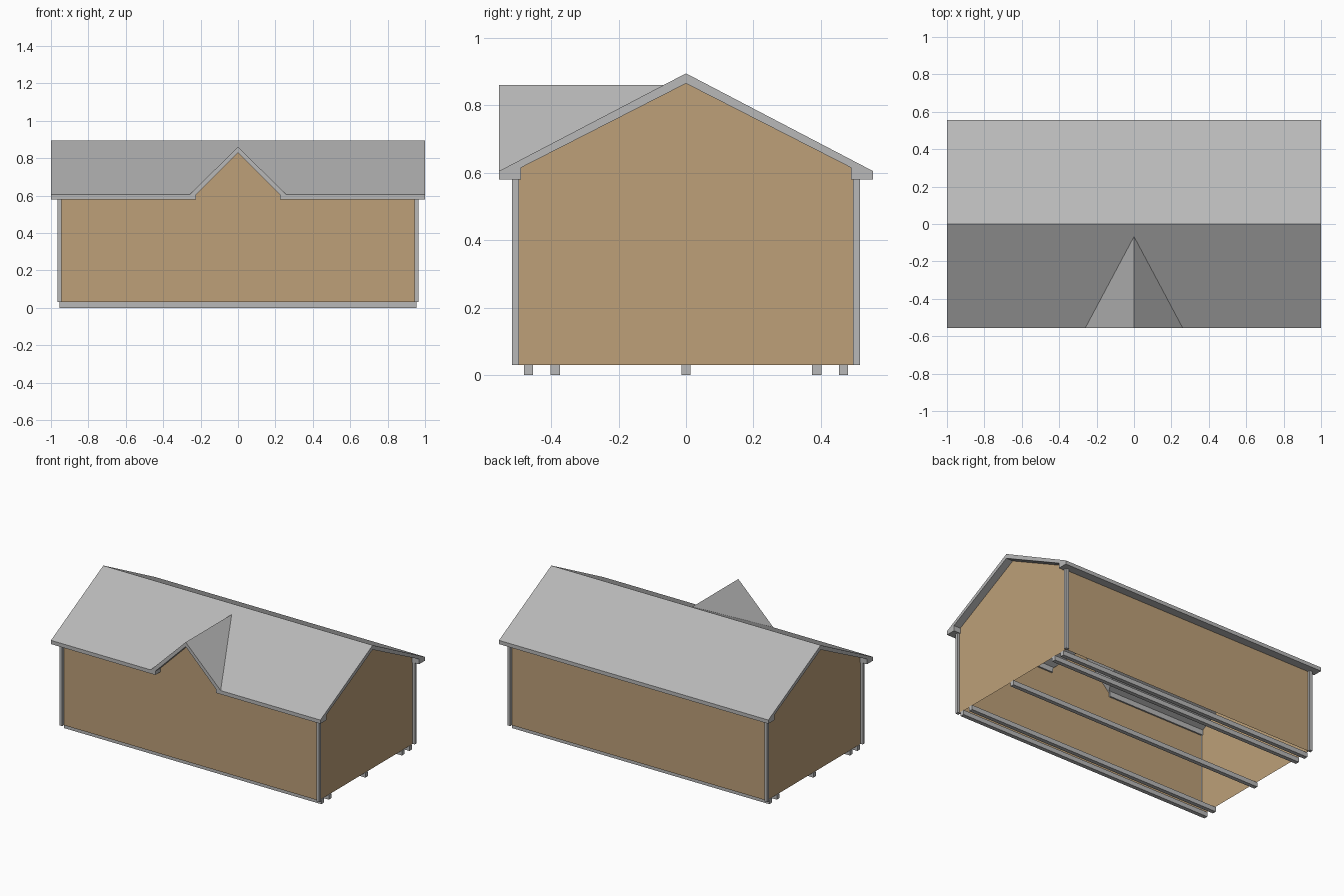
import bpy, bmesh
from mathutils import Vector

if "Cube" in bpy.data.objects:
    bpy.data.objects.remove(bpy.data.objects["Cube"])


def material(name, rgb):
    m = bpy.data.materials.new(name)
    m.diffuse_color = (*rgb, 1)
    m.use_nodes = True
    m.node_tree.nodes["Principled BSDF"].inputs["Base Color"].default_value = m.diffuse_color
    return m


GREY = material("grey_trim", (0.48, 0.48, 0.48))
TAN = material("tan_siding", (0.51, 0.35, 0.19))


def add_object(name, bm, mat):
    mesh = bpy.data.meshes.new(name)
    bm.to_mesh(mesh)
    bm.free()
    mesh.materials.append(mat)
    ob = bpy.data.objects.new(name, mesh)
    bpy.context.collection.objects.link(ob)
    return ob


def prism(profile, axis, a, b):
    """Profile of (u, z) points extruded along x or y from a to b."""
    bm = bmesh.new()
    place = (lambda u, z: (a, u, z)) if axis == 'x' else (lambda u, z: (u, a, z))
    face = bm.faces.new([bm.verts.new(place(u, z)) for u, z in profile])
    ext = bmesh.ops.extrude_face_region(bm, geom=[face])
    move = Vector((b - a, 0, 0)) if axis == 'x' else Vector((0, b - a, 0))
    verts = [e for e in ext['geom'] if isinstance(e, bmesh.types.BMVert)]
    bmesh.ops.translate(bm, verts=verts, vec=move)
    bmesh.ops.recalc_face_normals(bm, faces=bm.faces)
    return bm


def box(name, x0, x1, y0, y1, z0, z1, mat):
    return add_object(name, prism([(y0, z0), (y1, z0), (y1, z1), (y0, z1)], 'x', x0, x1), mat)


def panel(name, points, normal):
    """Single thin wall sheet facing outward."""
    bm = bmesh.new()
    f = bm.faces.new([bm.verts.new(p) for p in points])
    f.normal_update()
    if f.normal.dot(Vector(normal)) < 0:
        f.normal_flip()
    return add_object(name, bm, TAN)


# Main roof with boxed eaves
half = [(0.555, 0.605), (0.555, 0.58), (0.49, 0.58), (0.49, 0.615)]
profile = [(0, 0.895)] + half + [(0, 0.865)] + [(-y, z) for y, z in reversed(half)]
roof = add_object("main_roof", prism(profile, 'x', -1, 1), GREY)

# Opening in the front slope behind the dormer
opening = [(-0.225, 0.5), (0.225, 0.5), (0.225, 0.605), (0, 0.83), (-0.225, 0.605)]
cutter = add_object("dormer_cutter", prism(opening, 'y', -0.65, 0), GREY)
cutter.hide_render = True
mod = roof.modifiers.new("opening", 'BOOLEAN')
mod.operation = 'DIFFERENCE'
mod.solver = 'EXACT'
mod.object = cutter
deps = bpy.context.evaluated_depsgraph_get()
cut_mesh = bpy.data.meshes.new_from_object(roof.evaluated_get(deps))
roof.modifiers.clear()
roof.data = cut_mesh
bpy.data.objects.remove(cutter)

# Dormer roof, trimmed where it runs into the main slope
chevron = [(-0.26, 0.605), (0, 0.86), (0.26, 0.605), (0.225, 0.605), (0, 0.83), (-0.225, 0.605)]
bm = prism(chevron, 'y', -0.555, 0)
bmesh.ops.bisect_plane(bm, geom=bm.verts[:] + bm.edges[:] + bm.faces[:],
                       plane_co=(0, 0, 0.868), plane_no=(0, -0.51, 1), clear_inner=True)
add_object("dormer_roof", bm, GREY)

# Walls
WX, WY = 0.95, 0.50
panel("front_wall", [(x, -WY, z) for x, z in
      [(-WX, 0.03), (WX, 0.03), (WX, 0.6), (0.235, 0.6), (0, 0.838), (-0.235, 0.6), (-WX, 0.6)]],
      (0, -1, 0))
panel("back_wall", [(x, WY, z) for x, z in [(-WX, 0.03), (WX, 0.03), (WX, 0.6), (-WX, 0.6)]], (0, 1, 0))
for side, s in (("left", -1), ("right", 1)):
    panel(side + "_wall", [(s * WX, y, z) for y, z in
          [(-WY, 0.03), (WY, 0.03), (WY, 0.618), (0, 0.873), (-WY, 0.618)]], (s, 0, 0))

# Corner posts
for sx in (-1, 1):
    for sy in (-1, 1):
        xs = sorted((sx * 0.943, sx * 0.965))
        ys = sorted((sy * 0.496, sy * 0.517))
        box("corner_post", *xs, *ys, 0.03, 0.59, GREY)

# Floor skids
for y in (-0.467, -0.388, 0, 0.388, 0.467):
    box("skid", -0.955, 0.955, y - 0.0135, y + 0.0135, 0, 0.031, GREY)
